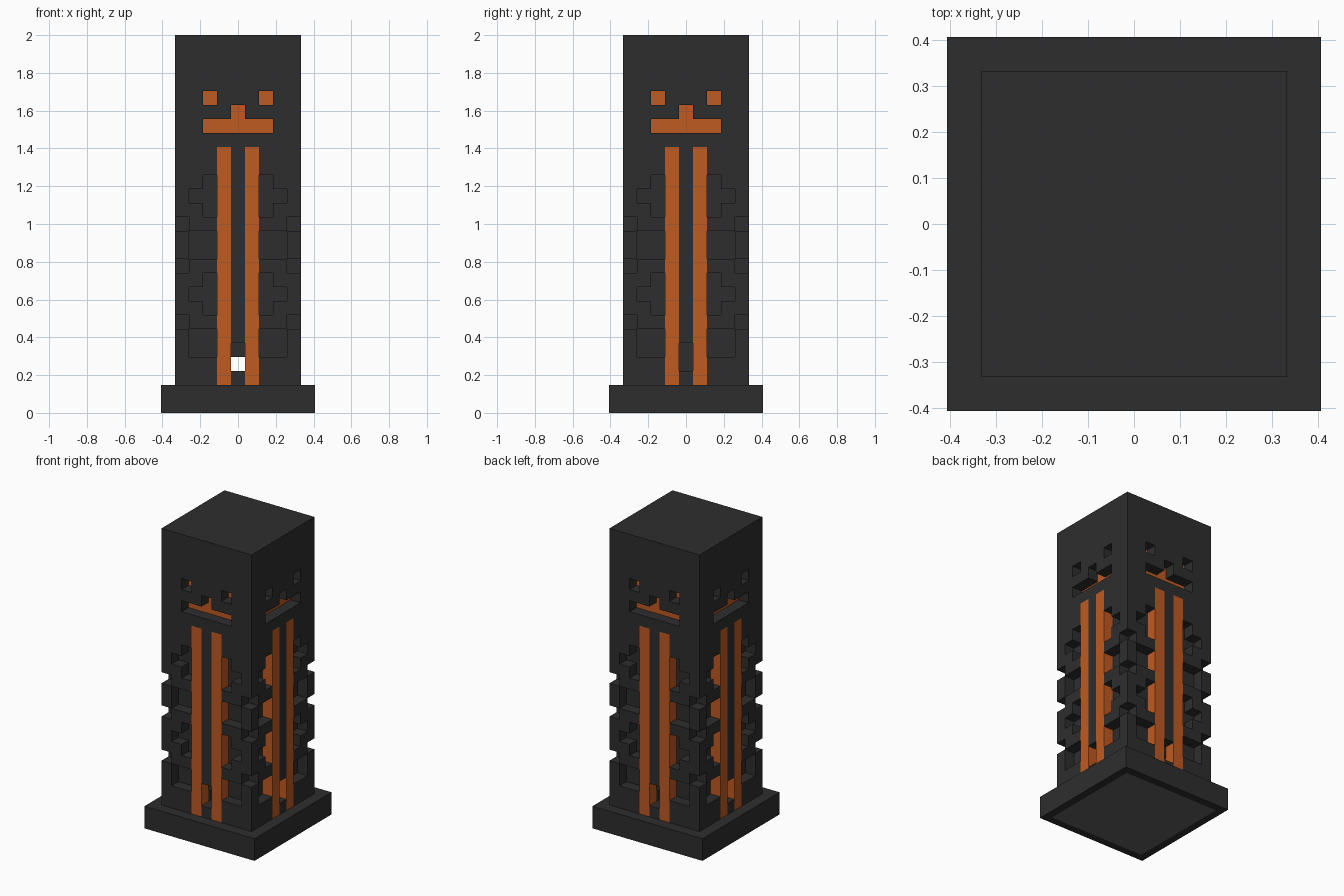
import bpy, bmesh
from mathutils import Vector

if "Cube" in bpy.data.objects:
    bpy.data.objects.remove(bpy.data.objects["Cube"])

U = 2 / 27          # one building block
HALF = 4            # body spans -4..4 blocks


def material(name, rgb):
    m = bpy.data.materials.new(name)
    m.use_nodes = True
    col = (*rgb, 1)
    m.diffuse_color = col
    bsdf = m.node_tree.nodes["Principled BSDF"]
    bsdf.inputs["Base Color"].default_value = col
    bsdf.inputs["Roughness"].default_value = 0.8
    return m


dark = material("charcoal stone", (0.027, 0.027, 0.027))
orange = material("lava orange", (0.52, 0.103, 0.016))
grey = material("underside grey", (0.12, 0.12, 0.12))


def finish(name, bm, *mats):
    me = bpy.data.meshes.new(name)
    bm.to_mesh(me)
    bm.free()
    ob = bpy.data.objects.new(name, me)
    for m in mats:
        me.materials.append(m)
    bpy.context.collection.objects.link(ob)


def sides(u, depth, z):
    """The same block on all four sides, mirrored left and right."""
    out = set()
    for x in (u, -u):
        c = (x, depth - HALF)
        for _ in range(4):
            out.add((*c, z))
            c = (-c[1], c[0])
    return out


def pattern(cols, rows, depth=0):
    return set().union(*(sides(u, depth, z) for u in cols for z in rows))


def block_mesh(name, cells, solid, mat):
    """Outer skin of a set of blocks, leaving out faces against other blocks."""
    bm = bmesh.new()
    for c in cells:
        for axis in range(3):
            for s in (-1, 1):
                n = list(c)
                n[axis] += s
                if tuple(n) in solid:
                    continue
                d, a, b = (Vector([float(k == (axis + i) % 3) for k in range(3)]) / 2 for i in range(3))
                mid = Vector(c) + Vector((0, 0, 0.5)) + d * s
                ring = [mid + a + b, mid - a + b, mid - a - b, mid + a - b]
                if s < 0:
                    ring.reverse()
                bm.faces.new([bm.verts.new(p * U) for p in ring])
    bmesh.ops.remove_doubles(bm, verts=bm.verts[:], dist=U / 100)
    bmesh.ops.dissolve_limit(bm, angle_limit=0.01, verts=bm.verts[:], edges=bm.edges[:])
    finish(name, bm, mat)


# Carved blocks: eyes, nose and mouth
face = pattern([2], [22]) | pattern([0], [21]) | pattern([0, 1, 2], [20])
face_glow = pattern([2], [22], 1) | pattern([0], [21], 1) | pattern([0, 1, 2], [20], 1)

# Carved blocks: repeated side ornaments, in two tiers
carved = set(face)
for z in (7, 14):
    carved |= pattern([2], range(z, z + 3)) | pattern([3], [z + 1])    # crosses
    carved |= pattern([2, 3], [z - 3, z - 2])                          # square recesses
    carved |= pattern([4], [z - 1])                                    # corner notches
carved |= pattern([4], [10])
# Low slots, one pair joined by a tunnel from front to back
carved |= pattern([0], [3, 4])
carved |= {(0, y, 3) for y in range(-HALF, HALF + 1)}

# Upright glowing strips
strips = pattern([1], range(2, 19))

span = range(-HALF, HALF + 1)
solid = {(x, y, z) for x in span for y in span for z in range(2, 27)} - carved
body = solid - strips - face_glow
block_mesh("carved_body", body, solid, dark)
block_mesh("glowing_strips", strips, solid, orange)
block_mesh("face_glow", face_glow, solid, orange)

# Plinth with a grey panel inset in its underside
bm = bmesh.new()
bmesh.ops.create_cube(bm, size=1)
bmesh.ops.scale(bm, vec=(11 * U, 11 * U, 2 * U), verts=bm.verts[:])
bmesh.ops.translate(bm, vec=(0, 0, U), verts=bm.verts[:])
bm.normal_update()
under = [f for f in bm.faces if f.normal.z < -0.5]
bmesh.ops.inset_individual(bm, faces=under, thickness=U)
for f in under:
    f.material_index = 1
finish("plinth", bm, dark, grey)
